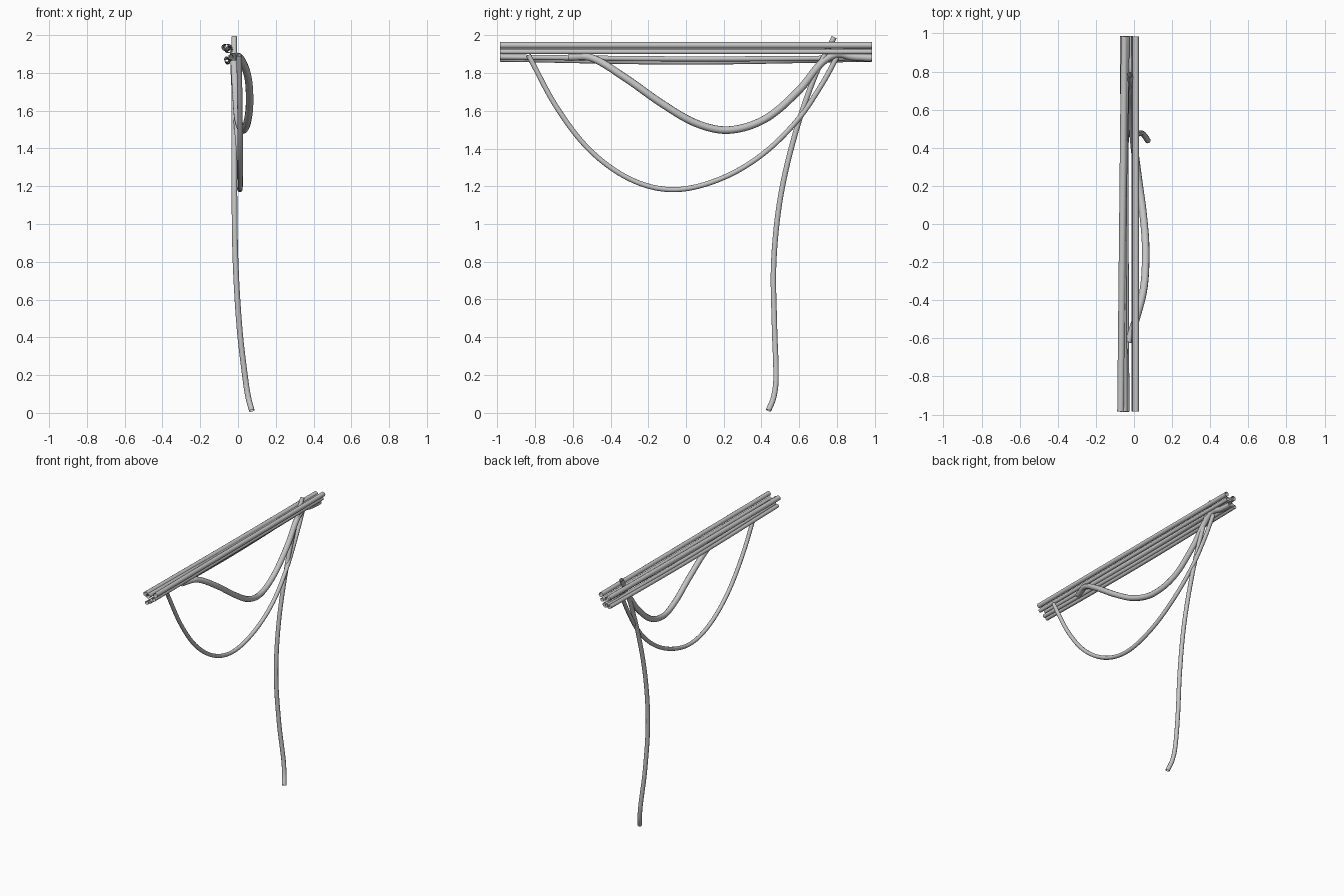
import bpy

cube = bpy.data.objects.get("Cube")
if cube:
    bpy.data.objects.remove(cube)

grey = bpy.data.materials.new("cable grey")
grey.use_nodes = True
grey.diffuse_color = (0.56, 0.56, 0.56, 1)
grey.node_tree.nodes["Principled BSDF"].inputs["Base Color"].default_value = (0.56, 0.56, 0.56, 1)


def cable(name, radius, points):
    """Open-ended round tube swept smoothly through the points."""
    curve = bpy.data.curves.new(name, 'CURVE')
    curve.dimensions = '3D'
    curve.bevel_depth = radius
    curve.bevel_resolution = 3
    curve.resolution_u = 10
    spline = curve.splines.new('BEZIER')
    spline.bezier_points.add(len(points) - 1)
    for i, (bp, p) in enumerate(zip(spline.bezier_points, points)):
        bp.co = p
        # Tangents follow the neighbouring points
        a, b = points[max(i - 1, 0)], points[min(i + 1, len(points) - 1)]
        t = [(q - r) for q, r in zip(b, a)]
        size = sum(c * c for c in t) ** 0.5
        for side, other in ((-1, a), (1, b)):
            gap = sum((q - r) ** 2 for q, r in zip(other, p)) ** 0.5 / 3
            handle = [c + side * d / size * gap for c, d in zip(p, t)]
            if side < 0:
                bp.handle_left_type = 'FREE'
                bp.handle_left = handle
            else:
                bp.handle_right_type = 'FREE'
                bp.handle_right = handle
    curve.materials.append(grey)
    obj = bpy.data.objects.new(name, curve)
    bpy.context.collection.objects.link(obj)
    # Bake the sweep to a smooth mesh
    bpy.ops.object.select_all(action='DESELECT')
    obj.select_set(True)
    bpy.context.view_layer.objects.active = obj
    bpy.ops.object.convert(target='MESH')
    bpy.ops.object.shade_smooth()


# Bundle of long, nearly straight cables
F, B = -0.985, 0.985
cable("straight_cable_top", 0.017, [(0.01, F, 1.947), (0.01, B, 1.947)])
cable("straight_cable_under_top", 0.014, [(0.0, F, 1.913), (0.0, B, 1.913)])
cable("straight_cable_outer", 0.018, [(-0.07, F, 1.935), (-0.06, 0, 1.932), (-0.05, B, 1.935)])
cable("straight_cable_inner", 0.017, [(-0.05, F, 1.925), (-0.055, 0, 1.922), (-0.04, B, 1.925)])
cable("straight_cable_middle", 0.014, [(-0.038, F, 1.885), (-0.042, 0, 1.875), (-0.04, B, 1.88)])
cable("straight_cable_bottom", 0.014, [(-0.06, F, 1.873), (-0.055, 0, 1.858), (-0.06, B, 1.873)])

# Thick cable sagging out to the side
cable("thick_hanging_cable", 0.02, [
    (-0.03, -0.62, 1.885), (0.01, -0.5, 1.88), (0.052, -0.33, 1.78),
    (0.061, -0.12, 1.633), (0.047, 0.06, 1.531), (0.024, 0.23, 1.498),
    (0.0, 0.42, 1.557), (-0.012, 0.6, 1.71), (-0.02, 0.72, 1.855),
    (-0.022, 0.8, 1.9), (-0.025, 0.88, 1.887), (-0.025, B, 1.88)])

# Thin cable in one deep loop
cable("thin_hanging_cable", 0.014, [
    (0.006, -0.835, 1.895), (0.01, -0.68, 1.61), (0.012, -0.5, 1.382),
    (0.012, -0.28, 1.23), (0.01, -0.06, 1.182), (0.01, 0.18, 1.238),
    (0.006, 0.4, 1.365), (-0.01, 0.59, 1.55), (-0.022, 0.72, 1.74),
    (-0.028, 0.8, 1.885)])

# Loose cable dropping to the ground
cable("dropping_cable", 0.015, [
    (-0.02, 0.785, 1.99), (-0.02, 0.69, 1.8), (-0.02, 0.585, 1.5),
    (-0.019, 0.502, 1.15), (-0.013, 0.465, 0.8), (0.008, 0.469, 0.45),
    (0.039, 0.477, 0.18), (0.055, 0.464, 0.08), (0.073, 0.437, 0.012)])
